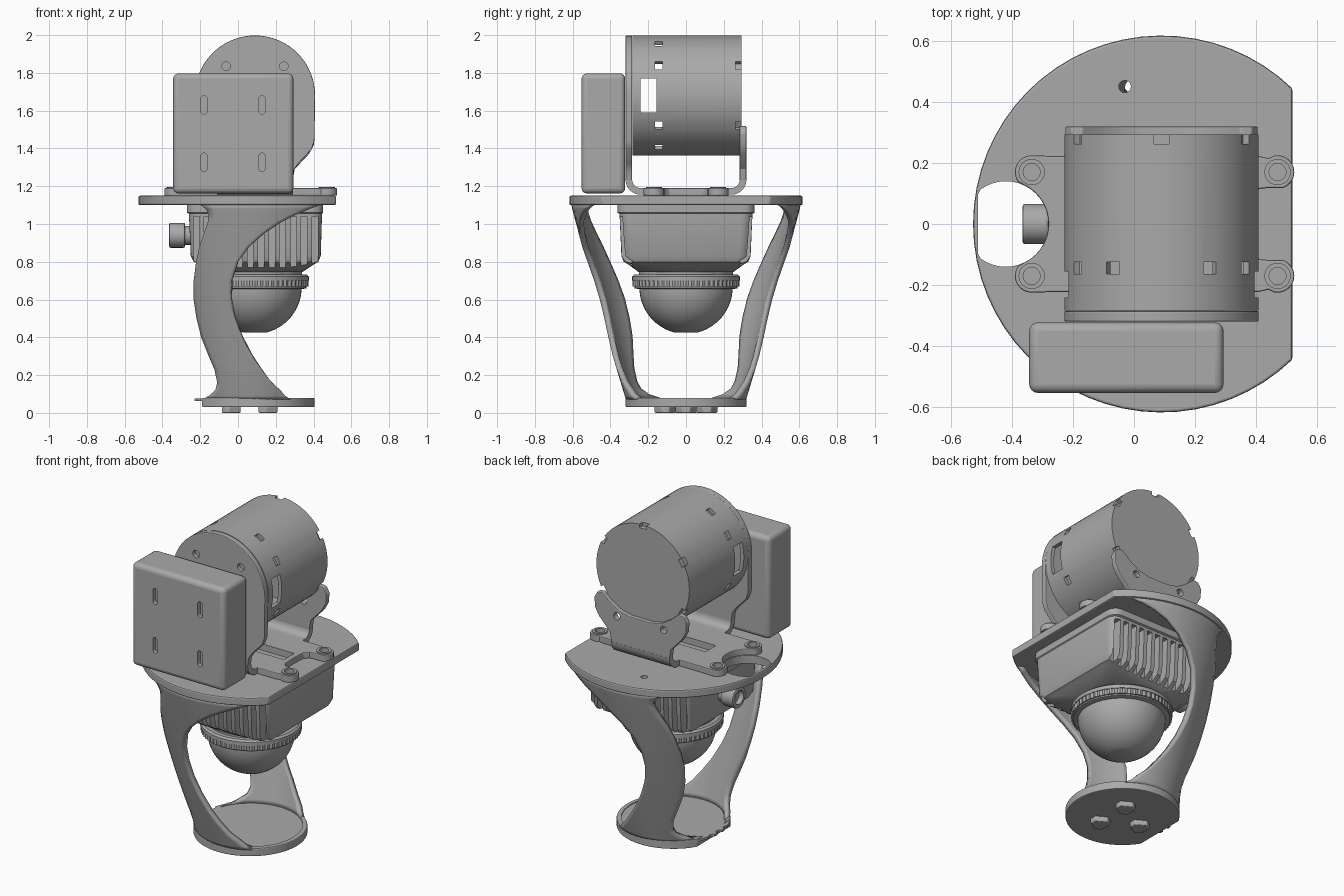
import bpy, bmesh, math
from math import cos, sin, radians, pi, sqrt
from mathutils import Matrix

if "Cube" in bpy.data.objects:
    bpy.data.objects.remove(bpy.data.objects["Cube"])

grey = bpy.data.materials.new("mid grey")
grey.use_nodes = True
COL = (0.4, 0.4, 0.4, 1)
grey.diffuse_color = COL
grey.node_tree.nodes["Principled BSDF"].inputs["Base Color"].default_value = COL
CX = 0.09  # common axis of plate, dome and drum


def finish(name, bm, bevel=0, segs=2):
    bmesh.ops.recalc_face_normals(bm, faces=bm.faces)
    me = bpy.data.meshes.new(name)
    bm.to_mesh(me)
    bm.free()
    ob = bpy.data.objects.new(name, me)
    bpy.context.collection.objects.link(ob)
    me.materials.append(grey)
    if bevel:
        m = ob.modifiers.new("bevel", 'BEVEL')
        m.width, m.segments, m.limit_method = bevel, segs, 'ANGLE'
        m.angle_limit = radians(40)
    smooth(ob)
    return ob


def smooth(ob):
    bpy.ops.object.select_all(action='DESELECT')
    ob.select_set(True)
    bpy.context.view_layer.objects.active = ob
    bpy.ops.object.shade_smooth_by_angle(angle=radians(32))


def arc(cx, cy, r, a0, a1, n):
    return [(cx + r * cos(radians(a0 + (a1 - a0) * i / n)),
             cy + r * sin(radians(a0 + (a1 - a0) * i / n))) for i in range(n + 1)]


def circle(cx, cy, r, n=24):
    return arc(cx, cy, r, 0, 360, n)[:-1]


def rect(x0, x1, y0, y1):
    return [(x0, y0), (x1, y0), (x1, y1), (x0, y1)]


def add_prism(bm, pts, a, b, axis='z'):
    put = {'z': lambda p, q, h: (p, q, h), 'y': lambda p, q, h: (p, h, q),
           'x': lambda p, q, h: (h, p, q)}[axis]
    lo, hi = [[bm.verts.new(put(p, q, h)) for p, q in pts] for h in (a, b)]
    n = len(pts)
    bm.faces.new(lo)
    bm.faces.new(hi)
    for i in range(n):
        bm.faces.new((lo[i], lo[(i + 1) % n], hi[(i + 1) % n], hi[i]))


def prism(name, pts, a, b, axis='z', bevel=0, segs=2):
    bm = bmesh.new()
    add_prism(bm, pts, a, b, axis)
    return finish(name, bm, bevel, segs)


def loft(name, rings):
    bm = bmesh.new()
    loops = [[bm.verts.new(p) for p in ring] for ring in rings]
    n = len(loops[0])
    for a, b in zip(loops, loops[1:]):
        for i in range(n):
            bm.faces.new((a[i], a[(i + 1) % n], b[(i + 1) % n], b[i]))
    bm.faces.new(loops[0])
    bm.faces.new(loops[-1])
    return finish(name, bm)


def lathe(name, prof, n=48):
    return loft(name, [[(x, y, z) for x, y in circle(CX, 0, r, n)] for r, z in prof])


def cut(ob, shapes):
    """Subtract prisms given as (points, start, end, axis) or ready meshes."""
    bm = bmesh.new()
    for s in shapes:
        add_prism(bm, *s[:4])
        if len(s) > 4:
            bmesh.ops.transform(bm, matrix=s[4], verts=bm.verts[-2 * len(s[0]):])
    tool = finish("cutter", bm)
    tool.hide_render = True
    m = ob.modifiers.new("cut", 'BOOLEAN')
    m.operation, m.solver, m.object = 'DIFFERENCE', 'EXACT', tool
    bpy.context.view_layer.objects.active = ob
    for mod in [x.name for x in ob.modifiers if x.type in {'BEVEL', 'BOOLEAN'}]:
        bpy.ops.object.modifier_apply(modifier=mod)
    bpy.data.objects.remove(tool)
    smooth(ob)


# Base disc with recess, notched lip and three feet
base = prism("base_disc", arc(0.085, 0, 0.32, -149, 149, 48), 0.03, 0.08, bevel=0.006)
cut(base, [(circle(0.085, 0, 0.293, 48), 0.068, 0.1, 'z')])
lip = prism("base_lip", circle(0.085, 0, 0.318, 48), 0.062, 0.075)
cut(lip, [(circle(-0.235, y, 0.025, 12), 0, 0.2, 'z') for y in (-0.07, 0, 0.07)])
for i, (x, y) in enumerate([(0.155, 0.11), (0.155, -0.11), (-0.04, 0)]):
    tri = [(x + 0.058 * cos(radians(k + d)), y + 0.058 * sin(radians(k + d)))
           for k in (0, 120, 240) for d in (-22, 22)]
    prism(f"foot_{i}", tri, 0, 0.035, bevel=0.006)

# Curved legs: bands on a conical shell, edges given as (z, left x, right x)
EDGES = [(0.07, -0.19, 0.28), (0.09, -0.155, 0.25), (0.12, -0.12, 0.225), (0.16, -0.11, 0.18),
         (0.23, -0.125, 0.125), (0.3, -0.155, 0.075), (0.4, -0.195, 0.02), (0.5, -0.22, -0.02),
         (0.6, -0.235, -0.04), (0.7, -0.235, -0.035), (0.8, -0.222, 0.0), (0.88, -0.205, 0.06),
         (0.95, -0.18, 0.14), (1.01, -0.16, 0.23), (1.05, -0.155, 0.31), (1.08, -0.17, 0.38),
         (1.11, -0.21, 0.46)]
bm = bmesh.new()
rows, N = [], 12
for z, xl, xr in EDGES:
    t = (z - 0.07) / 1.04
    r = 0.318 + 0.292 * t + 0.03 * t * (1 - t)
    xs = [xl + (xr - xl) * i / N for i in range(N + 1)]
    rows.append([bm.verts.new((x, -sqrt(r * r - (x - CX) ** 2), z)) for x in xs])
for a, b in zip(rows, rows[1:]):
    for i in range(N):
        bm.faces.new((a[i], a[i + 1], b[i + 1], b[i]))
legs = finish("legs", bm)
if legs.data.polygons[0].normal.y > 0:
    legs.data.flip_normals()
m = legs.modifiers.new("thickness", 'SOLIDIFY')
m.thickness, m.offset = 0.03, -1
m = legs.modifiers.new("mirror", 'MIRROR')
m.use_axis = (False, True, False)

# Top plate with cable opening and small hole
plate = prism("top_plate", arc(CX, 0, 0.617, 46, 314, 48), 1.1, 1.15, bevel=0.008)
opening = [(max(x, -0.51), y) for x, y in circle(-0.42, 0, 0.14, 40)]
cut(plate, [(opening, 1, 1.3, 'z'), (circle(-0.03, 0.45, 0.02, 16), 1, 1.3, 'z')])


# Camera housing under the plate, with cooling slots front and back
def rounded(z, x0, x1, h, c):
    return [(x, y, z) for x, y in arc(x1 - c, h - c, c, 0, 90, 6) + arc(x0 + c, h - c, c, 90, 180, 6)
            + arc(x0 + c, c - h, c, 180, 270, 6) + arc(x1 - c, c - h, c, 270, 360, 6)]


body = loft("camera_housing", [rounded(*s) for s in [
    (1.1, -0.27, 0.45, 0.363, 0.06), (1.06, -0.27, 0.45, 0.363, 0.06),
    (1.055, -0.26, 0.445, 0.352, 0.06), (0.83, -0.25, 0.438, 0.342, 0.06),
    (0.8, -0.235, 0.425, 0.33, 0.07), (0.785, -0.2, 0.4, 0.305, 0.1),
    (0.745, -0.16, 0.34, 0.25, 0.2)]])
slots = []
for k in range(12):
    x = -0.22 + 0.057 * k
    for s in (-1, 1):
        slots.append((rect(x - 0.016, x + 0.016, *sorted((s * 0.285, s * 0.42))), 0.74, 1.04, 'z'))
cut(body, slots)

# Dome, its ribbed ring and neck
lathe("dome_neck", [(0.27, 0.77), (0.25, 0.76), (0.25, 0.72)])
knurl = [(CX + r * cos(a), r * sin(a)) for k in range(60)
         for r, a in ((0.284, k * pi / 30), (0.278, (k + 0.5) * pi / 30))]
prism("dome_ring", knurl, 0.668, 0.705)
lathe("dome_ring_band", [(0.25, 0.655), (0.272, 0.66), (0.272, 0.7), (0.286, 0.7),
                         (0.286, 0.722), (0.275, 0.732), (0.24, 0.732)])
lathe("dome", [(0.247 * cos(radians(a)), 0.665 - 0.247 * sin(radians(a))) for a in range(0, 76, 5)])

# Cable connector
prism("connector_neck", circle(0, 0.94, 0.05), -0.3, -0.23, 'x')
plug = prism("connector", circle(0, 0.94, 0.066), -0.365, -0.28, 'x', bevel=0.008)
cut(plug, [(circle(0, 0.94, 0.042, 16), -0.4, -0.335, 'x')])

# U-shaped bracket: flat foot with four ears, bends and two uprights
half = ([(0.38, 0), (0.385, 0.09), (0.41, 0.115), (0.44, 0.118)] + arc(0.47, 0.17, 0.055, -70, 100, 10)
        + [(0.44, 0.215), (0.41, 0.222), (-0.25, 0.222)] + arc(-0.335, 0.17, 0.055, 90, 215, 8)
        + arc(-0.42, 0, 0.14, 62, 0, 8)[:-1])
foot = prism("bracket_foot", half + [(-0.28, 0)] + [(x, -y) for x, y in half[:0:-1]],
             1.15, 1.19, bevel=0.005)
EARS = [(x, y) for x in (-0.335, 0.47) for y in (-0.17, 0.17)]
cut(foot, [(rect(-0.17, 0.35, -0.05, 0.05), 1.1, 1.3, 'z')]
    + [(circle(x, y, 0.028, 16), 1.16, 1.3, 'z') for x, y in EARS])
for i, (x, y) in enumerate(EARS):
    screw = prism(f"ear_collar_{i}", circle(x, y, 0.043), 1.185, 1.197)
    cut(screw, [(circle(x, y, 0.028, 16), 1.1, 1.3, 'z')])
for s, name in ((-1, "front_bend"), (1, "rear_bend")):
    sec = arc(-0.24, 1.235, 0.08, 180, 270, 8) + [(-0.2, 1.155), (-0.2, 1.19)] \
        + arc(-0.24, 1.235, 0.045, 270, 180, 8)
    prism(name, [(-s * y, z) for y, z in sec], -0.11, 0.29, 'x')

HOLES = [(CX + dx, 1.68 + dz) for dx in (-0.153, 0.153) for dz in (-0.155, 0.155)]
side = [(0.315, 1.44), (0.3, 1.395), (0.23, 1.32), (0.207, 1.285), (0.2, 1.23)]
front = prism("front_upright", arc(CX, 1.68, 0.318, 0, 180, 40) + [(CX - x, z) for x, z in side]
              + [(CX + x, z) for x, z in side[::-1]], -0.32, -0.285, 'y', bevel=0.005)
cut(front, [(circle(x, z, 0.023, 16), -0.4, -0.295, 'y') for x, z in HOLES])
wing = [(0.2, 1.23), (0.21, 1.29), (0.285, 1.37), (0.312, 1.42), (0.315, 1.48), (0.295, 1.515),
        (0.26, 1.52), (0.2, 1.47), (0.14, 1.435), (0.07, 1.42)]
rear = prism("rear_upright", [(CX + x, z) for x, z in wing] + [(CX - x, z) for x, z in wing[::-1]],
             0.284, 0.319, 'y', bevel=0.005)
cut(rear, [(circle(CX + s * 0.16, 1.4, 0.022, 16), 0.2, 0.4, 'y') for s in (-1, 1)])

# Hollow drum with side windows and small square slots
drum = prism("drum", circle(CX, 1.68, 0.318, 72), -0.284, 0.293, 'y')
cut(drum, [(circle(CX, 1.68, 0.295, 72), -0.26, 0.25, 'y')])
cut(drum, [(rect(-0.24, -0.155, 1.59, 1.77), -0.4, 0.6, 'x')])


def drum_slot(angle, y0, y1, depth):
    turn = Matrix.Translation((CX, 0, 1.68)) @ Matrix.Rotation(radians(-angle), 4, 'Y')
    return (rect(y0, y1, -0.024, 0.024), depth, 0.36, 'x', turn)


cut(drum, [drum_slot(a, -0.163, -0.125, 0.27) for a in (-150, -120, -60, -30, 30, 60, 120, 150)]
    + [drum_slot(a, 0.262, 0.33, 0.295) for a in range(-150, 180, 60)])

# Box on the front with four upright slots
box = prism("front_box", rect(-0.343, 0.293, 1.162, 1.797), -0.553, -0.322, 'y', bevel=0.028, segs=4)
pill = []
for x in (-0.18, 0.127):
    for z in (1.327, 1.63):
        pill.append((arc(x, z + 0.033, 0.016, 0, 180, 8) + arc(x, z - 0.033, 0.016, 180, 360, 8),
                     -0.6, -0.525, 'y'))
cut(box, pill)
